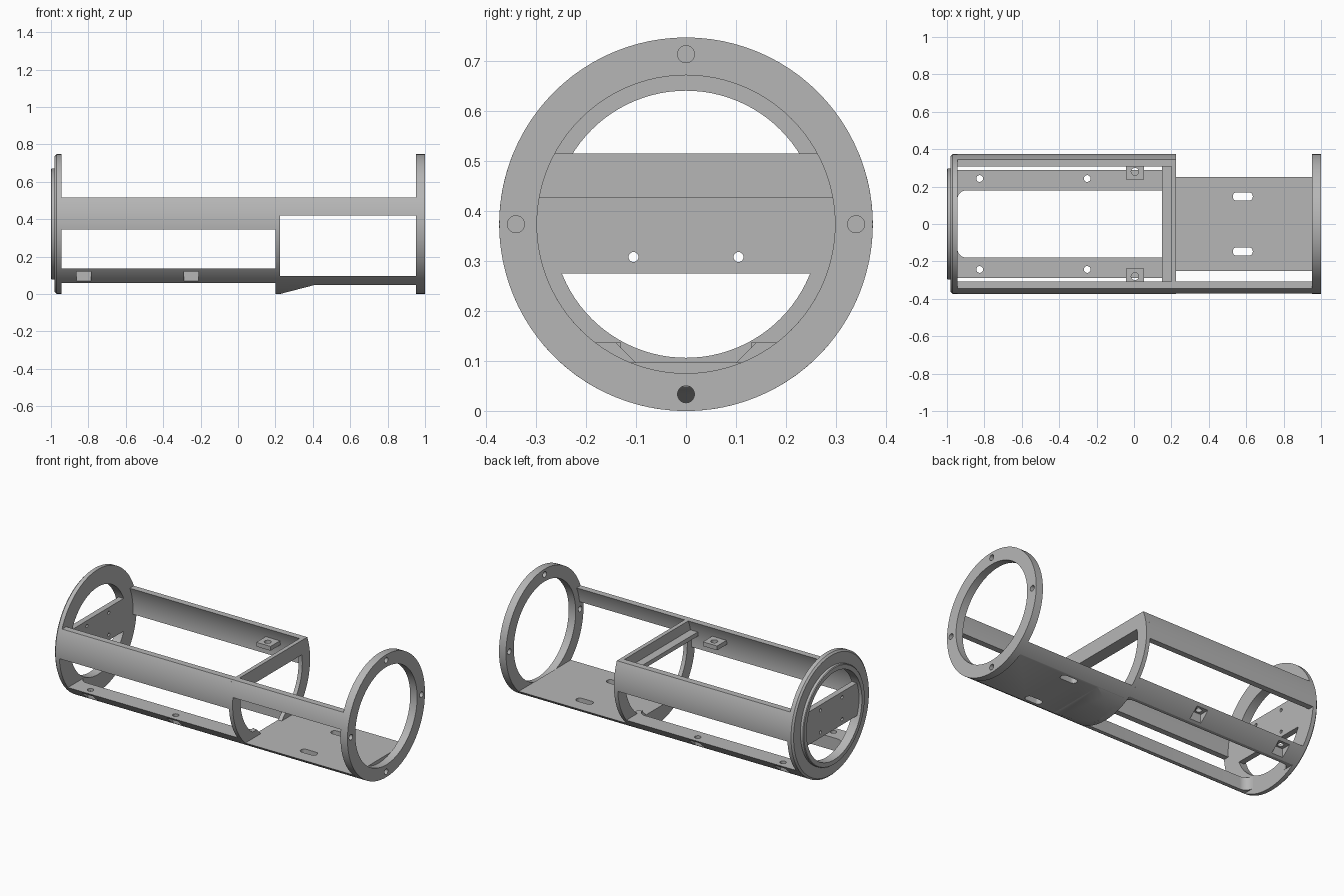
import bpy, bmesh, math
from mathutils import Vector

cube = bpy.data.objects.get("Cube")
if cube:
    bpy.data.objects.remove(cube)

R = 0.3735           # body radius, also the height of its axis
RAIL_IN = 0.338      # inner radius of the side rails
OPEN_R = 0.298       # clear radius of the end ring and the middle frame
RING_X, FRAME_X0, FRAME_X1, END_X = -0.945, 0.2, 0.225, 0.953

grey = bpy.data.materials.new("plain grey")
grey.use_nodes = True
colour = (0.47, 0.47, 0.47, 1)
grey.diffuse_color = colour
grey.node_tree.nodes["Principled BSDF"].inputs["Base Color"].default_value = colour


def finish(name, bm):
    bmesh.ops.recalc_face_normals(bm, faces=bm.faces)
    mesh = bpy.data.meshes.new(name)
    bm.to_mesh(mesh)
    bm.free()
    mesh.materials.append(grey)
    obj = bpy.data.objects.new(name, mesh)
    bpy.context.collection.objects.link(obj)
    return obj


def prism(name, pts, a, b, axis="X"):
    """Extrude a flat outline from a to b along an axis."""
    place = {"X": lambda p, t: (t, p[0], p[1]),
             "Y": lambda p, t: (p[0], t, p[1]),
             "Z": lambda p, t: (p[0], p[1], t)}[axis]
    bm = bmesh.new()
    low = [bm.verts.new(place(p, a)) for p in pts]
    high = [bm.verts.new(place(p, b)) for p in pts]
    bm.faces.new(low)
    bm.faces.new(high)
    for i in range(len(pts)):
        j = (i + 1) % len(pts)
        bm.faces.new((low[i], low[j], high[j], high[i]))
    return finish(name, bm)


def circle(u, v, r, n=32):
    return [(u + r * math.cos(i * math.tau / n), v + r * math.sin(i * math.tau / n))
            for i in range(n)]


def rect(u0, u1, v0, v1):
    return [(u0, v0), (u1, v0), (u1, v1), (u0, v1)]


def round_rect(u0, u1, v0, v1, r, n=8):
    pts = []
    corners = [(u1 - r, v1 - r), (u0 + r, v1 - r), (u0 + r, v0 + r), (u1 - r, v0 + r)]
    for k, (u, v) in enumerate(corners):
        for i in range(n + 1):
            a = (k + i / n) * math.pi / 2
            pts.append((u + r * math.cos(a), v + r * math.sin(a)))
    return pts


def arc(r, z0, z1, n=24):
    """Points on the +y side of a body circle between two heights."""
    a0, a1 = [math.asin(max(-1, min(1, (z - R) / r))) for z in (z0, z1)]
    return [(r * math.cos(a0 + (a1 - a0) * i / n), R + r * math.sin(a0 + (a1 - a0) * i / n))
            for i in range(n + 1)]


def mirrored(pts):
    return pts + [(-y, z) for y, z in reversed(pts) if abs(y) > 1e-6]


def slice_of(r, z0, z1):
    """Body cross-section between two heights."""
    return mirrored(arc(r, z0, z1))


def lathe(name, profile):
    bm = bmesh.new()
    verts = [bm.verts.new((x, 0, R + r)) for r, x in profile]
    edges = [bm.edges.new((verts[i - 1], verts[i])) for i in range(len(verts))]
    bmesh.ops.spin(bm, geom=verts + edges, cent=Vector((0, 0, R)), axis=(1, 0, 0),
                   angle=math.tau, steps=96)
    bmesh.ops.remove_doubles(bm, verts=bm.verts, dist=1e-5)
    return finish(name, bm)


def boolean(obj, cutters, operation="DIFFERENCE"):
    """Bake cutters into a part and remove them."""
    for c in cutters:
        c.hide_render = True
        mod = obj.modifiers.new("cut", "BOOLEAN")
        mod.solver, mod.operation, mod.object = "EXACT", operation, c
    bpy.context.view_layer.update()
    mesh = bpy.data.meshes.new_from_object(
        obj.evaluated_get(bpy.context.evaluated_depsgraph_get()))
    obj.modifiers.clear()
    obj.data = mesh
    for c in cutters:
        bpy.data.objects.remove(c)
    return obj


parts = []

# End rings: one with a raised lip, one with four bolt holes
parts.append(lathe("lipped_ring", [
    (0.267, -1), (0.293, -1), (0.297, -0.996), (0.297, -0.98), (0.363, -0.98),
    (R, -0.97), (R, RING_X), (0.267, RING_X)]))
bolt_ring = lathe("bolt_ring", [(OPEN_R, END_X), (R, END_X), (R, 1), (OPEN_R, 1)])
parts.append(boolean(bolt_ring, [
    prism("cutter", circle(0.34 * dy, R + 0.34 * dz, 0.017), 0.9, 1.1)
    for dy, dz in ((1, 0), (-1, 0), (0, 1), (0, -1))]))

# Cross plate with four screw holes inside the lipped ring
plate = prism("end_plate", slice_of(0.27, 0.275, 0.475), -0.98, RING_X)
parts.append(boolean(plate, [
    prism("cutter", circle(y, z, 0.01, 20), -1.1, -0.9)
    for y in (-0.105, 0.105) for z in (0.308, 0.442)]))

# Middle frame with an arched opening and slanted feet
frame = prism("middle_frame", slice_of(R, 0, 0.515), FRAME_X0, FRAME_X1)
opening = mirrored([(0.1, 0.097), (0.14, 0.137)] + arc(OPEN_R, 0.137, 0.427))
parts.append(boolean(frame, [prism("cutter", opening, 0.1, 0.3)]))
parts.append(prism("frame_shelf", slice_of(0.337, 0.427, 0.453), 0.15, FRAME_X0))


# Curved side rails
def rail(name, side, z0, x0, x1):
    pts = arc(R, z0, 0.515) + arc(RAIL_IN, z0, 0.515)[::-1]
    parts.append(prism(name, [(side * y, z) for y, z in pts], x0, x1))


rail("front_rail", -1, 0.345, RING_X, FRAME_X0)
rail("back_rail", 1, 0.345, RING_X, FRAME_X0)
rail("front_rail_extension", -1, 0.42, FRAME_X1, END_X)

# Lower rails around a rounded window, with screw holes and outer pockets
base = prism("lower_rails", slice_of(R, 0.059, 0.137), RING_X, FRAME_X0)
cutters = [prism("cutter", round_rect(RING_X, FRAME_X0, -0.18, 0.18, 0.05), 0, 0.3, "Z")]
for x in (-0.825, -0.25):
    for side in (-1, 1):
        cutters.append(prism("cutter", circle(x, side * 0.243, 0.018), 0, 0.3, "Z"))
        ys = sorted((side * 0.215, side * 0.4))
        cutters.append(prism("cutter", rect(x - 0.038, x + 0.038, *ys), 0, 0.121, "Z"))
parts.append(boolean(base, cutters))

# Lid tabs on the inside of the rails
for side, label in ((-1, "front"), (1, "back")):
    ys = sorted((side * 0.238, side * 0.334))
    tab = prism(label + "_lid_tab", rect(-0.043, 0.053, *ys), 0.427, 0.453, "Z")
    parts.append(boolean(tab, [prism("cutter", circle(0.005, side * 0.28, 0.02), 0.4, 0.5, "Z")]))

# Floor with two slots, braced by a wedge below
floor = prism("floor", slice_of(R, 0.048, 0.097), FRAME_X1, END_X)
parts.append(boolean(floor, [
    prism("cutter", round_rect(0.528, 0.635, y - 0.022, y + 0.022, 0.02), 0, 0.2, "Z")
    for y in (-0.147, 0.147)]))
wedge = prism("floor_wedge", [(FRAME_X1, 0), (0.41, 0.048), (FRAME_X1, 0.048)], -0.3, 0.3, "Y")
parts.append(boolean(wedge, [prism("cutter", circle(0, R, R, 96), 0, 1)], "INTERSECT"))

# Smooth the curved walls and keep edges crisp
bpy.ops.object.select_all(action="DESELECT")
for p in parts:
    p.select_set(True)
bpy.context.view_layer.objects.active = parts[0]
bpy.ops.object.shade_smooth_by_angle(angle=math.radians(30))
